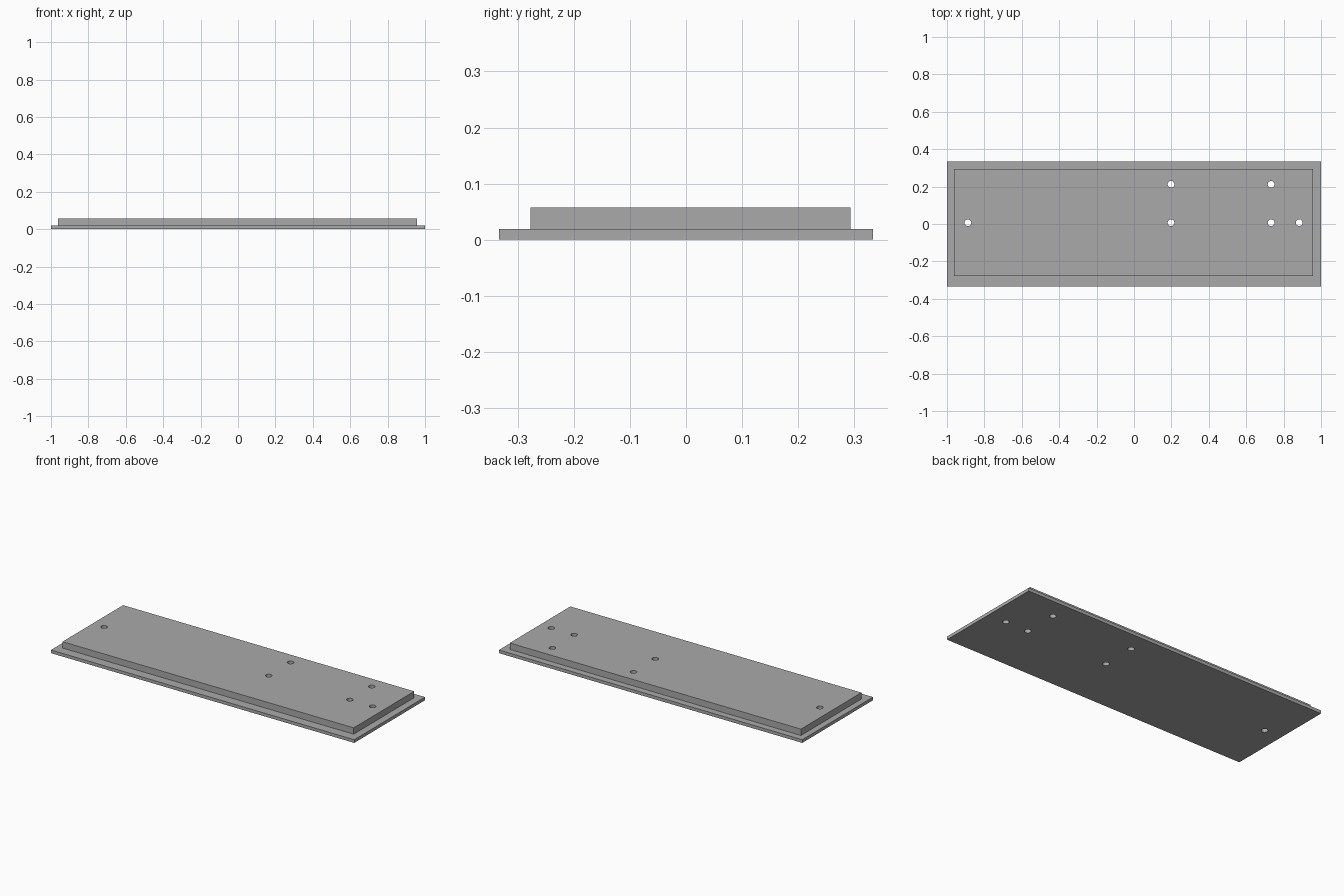
import bpy
import bmesh
from math import radians
from mathutils import Matrix, Vector

cube = bpy.data.objects.get("Cube")
if cube:
    bpy.data.objects.remove(cube, do_unlink=True)

grey = bpy.data.materials.new("plain grey")
grey.use_nodes = True
colour = (0.4, 0.4, 0.4, 1)
grey.diffuse_color = colour
grey.node_tree.nodes["Principled BSDF"].inputs["Base Color"].default_value = colour

HOLES = [(-0.888, 0.007), (0.198, 0.007), (0.733, 0.007), (0.883, 0.007),
         (0.198, 0.212), (0.733, 0.212)]
HOLE_RADIUS = 0.018


def add_object(name, bm):
    mesh = bpy.data.meshes.new(name)
    bm.to_mesh(mesh)
    bm.free()
    mesh.materials.append(grey)
    obj = bpy.data.objects.new(name, mesh)
    bpy.context.collection.objects.link(obj)
    return obj


def add_board(name, low, high, cutter):
    """Box between two corners, drilled by the cutter."""
    low, high = Vector(low), Vector(high)
    bm = bmesh.new()
    bmesh.ops.create_cube(bm, size=1, matrix=Matrix.Translation((low + high) / 2)
                          @ Matrix.Diagonal((*(high - low), 1)))
    board = add_object(name, bm)
    drill = board.modifiers.new("holes", "BOOLEAN")
    drill.operation = "DIFFERENCE"
    drill.solver = "EXACT"
    drill.object = cutter
    bpy.ops.object.select_all(action="DESELECT")
    board.select_set(True)
    bpy.context.view_layer.objects.active = board
    bpy.ops.object.modifier_apply(modifier=drill.name)
    bpy.ops.object.shade_smooth_by_angle(angle=radians(30))


# Pins that drill the through holes
bm = bmesh.new()
for x, y in HOLES:
    bmesh.ops.create_cone(bm, cap_ends=True, segments=32, radius1=HOLE_RADIUS,
                          radius2=HOLE_RADIUS, depth=0.4,
                          matrix=Matrix.Translation((x, y, 0)))
pins = add_object("hole_cutter", bm)
pins.hide_render = True

# Thin wide base and the thicker, slightly offset panel on it
add_board("base_plate", (-1, -0.333, 0), (1, 0.333, 0.019), pins)
add_board("raised_panel", (-0.963, -0.277, 0.019), (0.957, 0.293, 0.057), pins)

bpy.data.objects.remove(pins, do_unlink=True)
